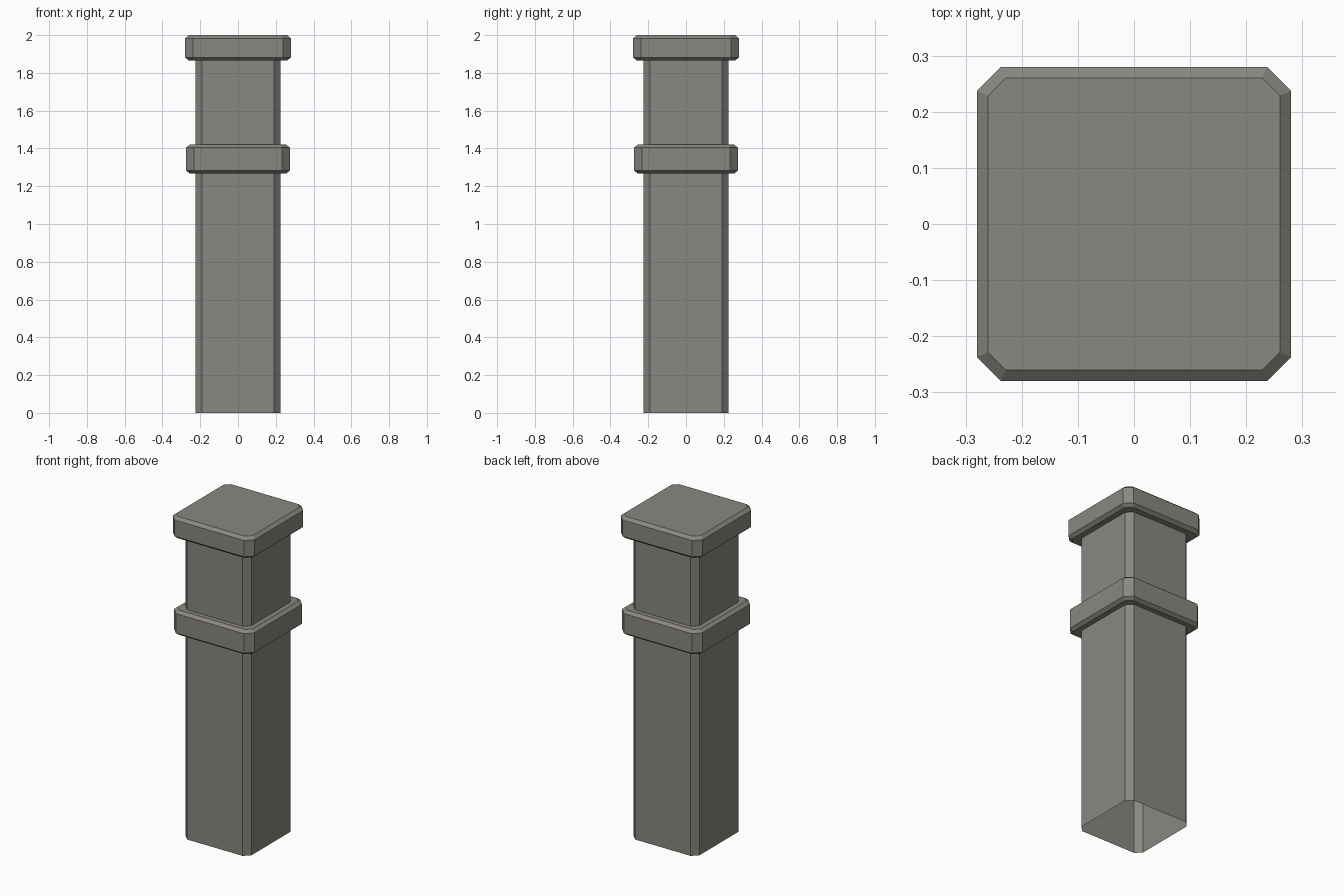
import bpy, bmesh

if "Cube" in bpy.data.objects:
    bpy.data.objects.remove(bpy.data.objects["Cube"])

stone = bpy.data.materials.new("warm grey stone")
stone.diffuse_color = (0.25, 0.243, 0.215, 1)
stone.use_nodes = True
stone.node_tree.nodes["Principled BSDF"].inputs["Base Color"].default_value = stone.diffuse_color

# post outline from bottom to top: (height, half width, corner cut)
SHAFT = (0.225, 0.035)
RING, RING_IN = (0.275, 0.043), (0.255, 0.031)
CAP, CAP_IN = (0.28, 0.043), (0.26, 0.031)
profile = [
    (0.0, *SHAFT), (1.267, *SHAFT),
    # collar
    (1.267, *RING_IN), (1.283, *RING), (1.404, *RING), (1.42, *RING_IN),
    # upper shaft
    (1.42, *SHAFT), (1.865, *SHAFT),
    # cap
    (1.865, *CAP_IN), (1.882, *CAP), (1.983, *CAP), (2.0, *CAP_IN),
]


def octagon(bm, z, h, c):
    """Square with cut corners, counter-clockwise."""
    k = h - c
    pts = [(h, -k), (h, k), (k, h), (-k, h), (-h, k), (-h, -k), (-k, -h), (k, -h)]
    return [bm.verts.new((x, y, z)) for x, y in pts]


# stepped post, open underneath and closed on top
bm = bmesh.new()
loops = [octagon(bm, *p) for p in profile]
for a, b in zip(loops, loops[1:]):
    for i in range(8):
        j = (i + 1) % 8
        bm.faces.new((a[i], a[j], b[j], b[i]))
bm.faces.new(loops[-1])
mesh = bpy.data.meshes.new("stone_post")
bm.to_mesh(mesh)
bm.free()
mesh.materials.append(stone)
bpy.context.collection.objects.link(bpy.data.objects.new("stone_post", mesh))
